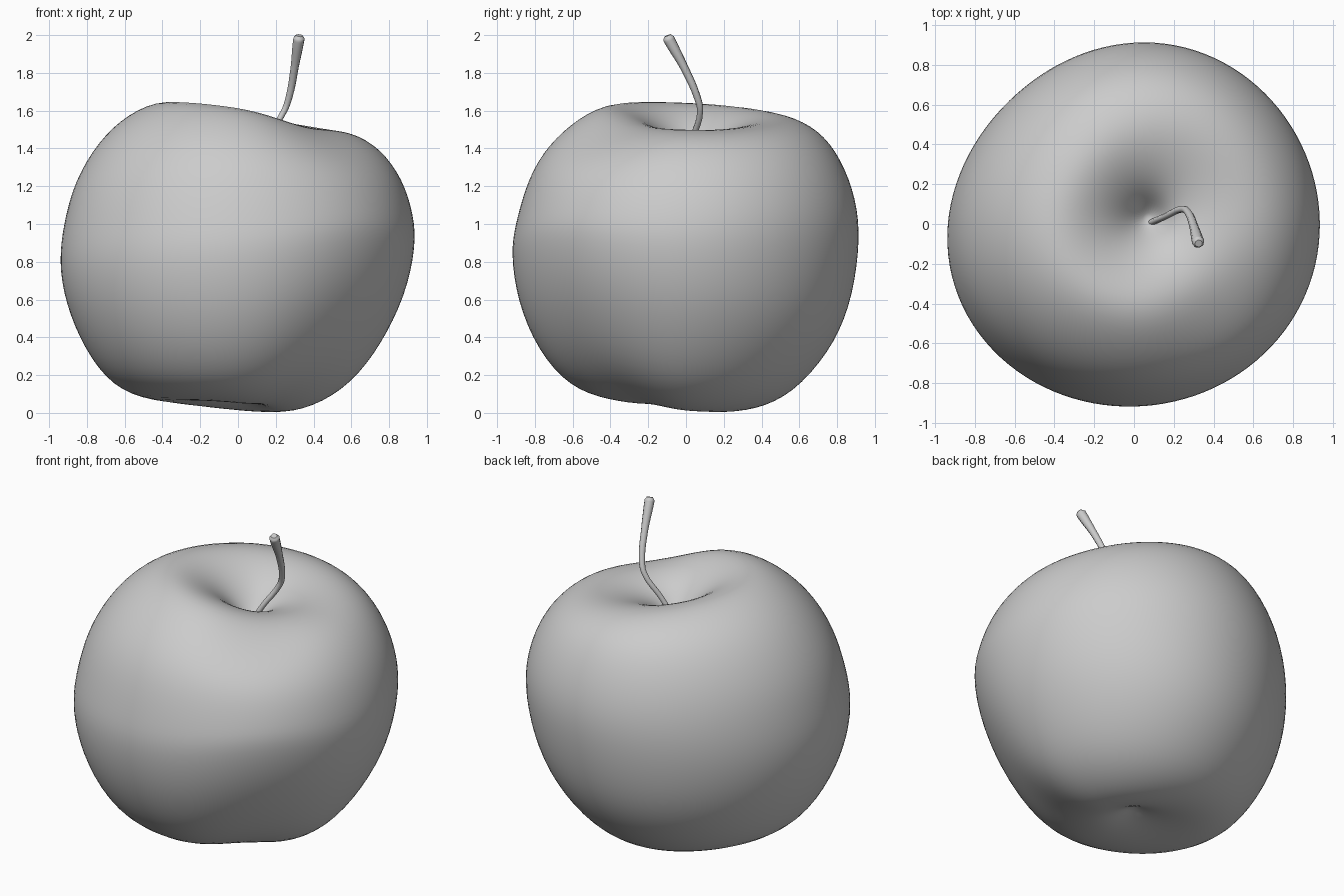
import bpy, bmesh
from math import sin, cos, tau
from mathutils import Vector

cube = bpy.data.objects.get("Cube")
if cube:
    bpy.data.objects.remove(cube)


def make_material(name, colour):
    mat = bpy.data.materials.new(name)
    mat.use_nodes = True
    mat.diffuse_color = colour
    mat.node_tree.nodes["Principled BSDF"].inputs["Base Color"].default_value = colour
    return mat


grey = make_material("plain grey", (0.6, 0.6, 0.6, 1))


def around(values, a):
    """Blend four values given at +x, +y, -x, -y smoothly around the axis."""
    e, n, w, s = values
    return ((e + n + w + s) / 4 + (e - w) / 2 * cos(a) + (n - s) / 2 * sin(a)
            + (e - n + w - s) / 4 * cos(2 * a))


# Fruit rings from the stem hollow to the base: radii, heights, height change at the front left
RINGS = [
    ((.06, .06, .06, .06), (1.36, 1.36, 1.37, 1.37), 0),
    ((.14, .14, .14, .14), (1.44, 1.45, 1.49, 1.48), 0),
    ((.26, .26, .26, .26), (1.485, 1.53, 1.6, 1.57), 0),
    ((.42, .42, .42, .42), (1.505, 1.58, 1.665, 1.63), -.02),
    ((.6, .58, .6, .58), (1.485, 1.565, 1.585, 1.56), -.05),
    ((.76, .74, .745, .735), (1.4, 1.475, 1.44, 1.42), -.04),
    ((.88, .85, .875, .84), (1.24, 1.3, 1.22, 1.25), 0),
    ((.94, .92, .93, .91), (1.04, 1.08, 1.0, 1.0), .04),
    ((.95, .925, .955, .935), (.88, .85, .8, .85), .07),
    ((.895, .875, .92, .9), (.62, .55, .58, .59), .09),
    ((.765, .765, .82, .79), (.36, .32, .34, .33), .09),
    ((.605, .57, .67, .62), (.15, .1, .135, .135), .07),
    ((.4, .37, .46, .41), (.03, .015, .06, .065), .03),
    ((.22, .2, .25, .22), (0, .01, .06, .045), .01),
    ((.1, .1, .1, .1), (.045, .045, .075, .07), 0),
]
SEGMENTS = 28


def build_fruit():
    bm = bmesh.new()
    loops = []
    for i, (radii, heights, lean) in enumerate(RINGS):
        shift = Vector((.07, .03, 0)) * max(0, 1 - i / 5)
        loop = []
        for k in range(SEGMENTS):
            a = tau * k / SEGMENTS
            # Lopsided outline, flattest at the back right
            d = sin(2 * a)
            r = around(radii, a) * (1 + d * (.02 - .005 * d - .008 * cos(a - tau / 8)
                                             + .0225 * cos(a - tau * 3 / 8)))
            z = around(heights, a)
            if cos(a) > 0 > sin(a):
                z += lean * d * d
            loop.append(bm.verts.new(shift + Vector((r * cos(a), r * sin(a), z))))
        loops.append(loop)
    top = bm.verts.new((.07, .03, 1.32))
    bottom = bm.verts.new((0, 0, .1))
    for k in range(SEGMENTS):
        j = (k + 1) % SEGMENTS
        bm.faces.new((top, loops[0][k], loops[0][j]))
        bm.faces.new((bottom, loops[-1][j], loops[-1][k]))
        for upper, lower in zip(loops, loops[1:]):
            bm.faces.new((upper[k], lower[k], lower[j], upper[j]))
    bmesh.ops.recalc_face_normals(bm, faces=bm.faces)
    for face in bm.faces:
        face.smooth = True
    mesh = bpy.data.meshes.new("fruit_body")
    bm.to_mesh(mesh)
    bm.free()
    fruit = bpy.data.objects.new("fruit_body", mesh)
    bpy.context.collection.objects.link(fruit)
    mesh.materials.append(grey)
    subdivision = fruit.modifiers.new("rounding", "SUBSURF")
    subdivision.levels = subdivision.render_levels = 2


def build_stem():
    # Bent stalk, thickening toward its cut tip
    path = [((.07, .0, 1.3), .016), ((.15, .035, 1.45), .016), ((.245, .075, 1.6), .017),
            ((.27, .06, 1.67), .019), ((.3, -.01, 1.83), .022), ((.318, -.075, 1.95), .03),
            ((.323, -.092, 1.982), .031), ((.325, -.098, 1.998), .019)]
    curve = bpy.data.curves.new("stem", "CURVE")
    curve.dimensions = "3D"
    curve.bevel_depth = 1
    curve.bevel_resolution = 2
    curve.use_fill_caps = True
    curve.resolution_u = 4
    spline = curve.splines.new("BEZIER")
    spline.bezier_points.add(len(path) - 1)
    for point, (place, radius) in zip(spline.bezier_points, path):
        point.co = place
        point.radius = radius
        point.handle_left_type = point.handle_right_type = "AUTO"
    spline.use_smooth = True
    curve.materials.append(grey)
    bpy.context.collection.objects.link(bpy.data.objects.new("stem", curve))


build_fruit()
build_stem()
